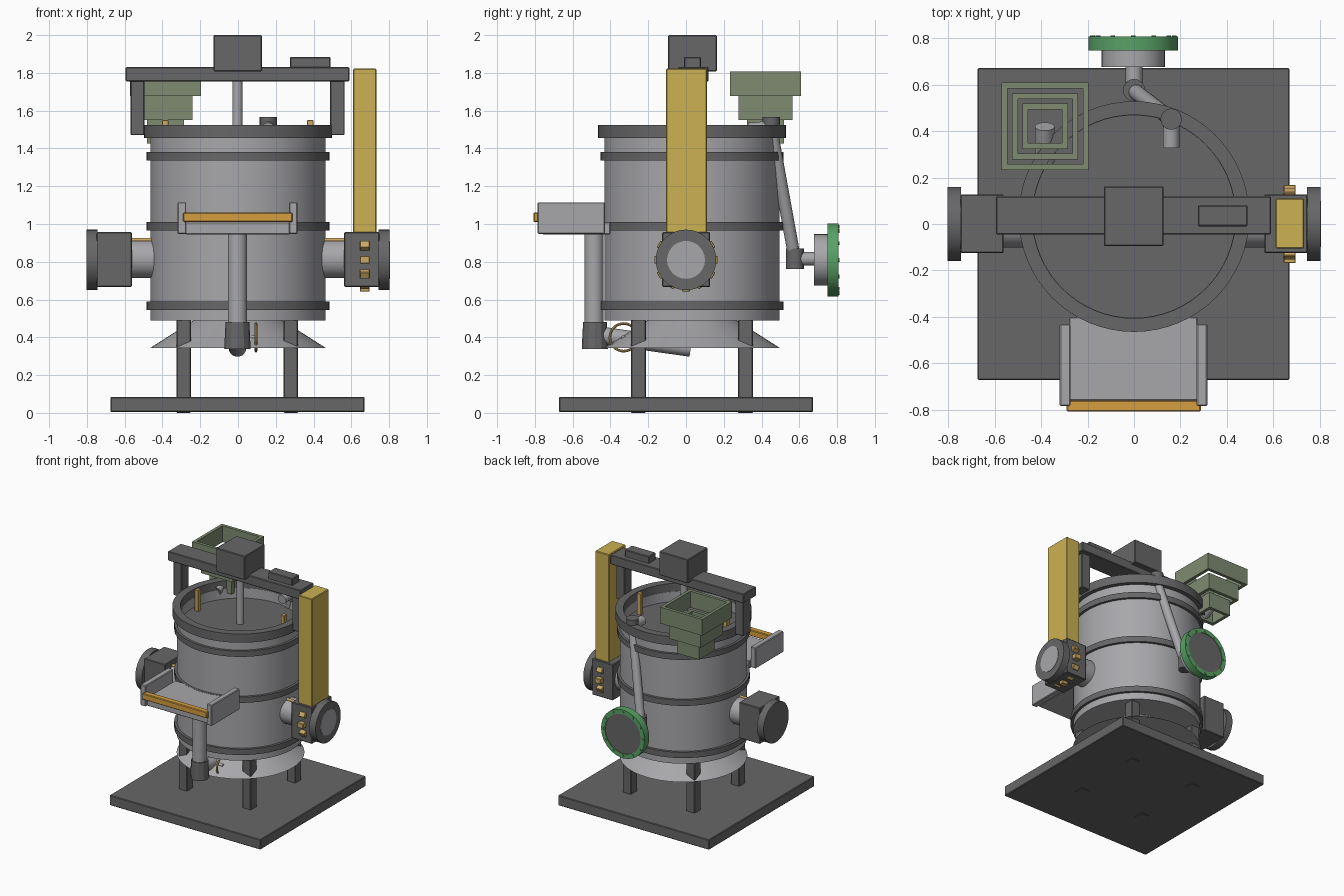
import bpy, math
from mathutils import Vector

if "Cube" in bpy.data.objects:
    bpy.data.objects.remove(bpy.data.objects["Cube"], do_unlink=True)


def material(name, *rgb):
    m = bpy.data.materials.new(name)
    m.use_nodes = True
    m.diffuse_color = (*rgb, 1)
    m.node_tree.nodes["Principled BSDF"].inputs["Base Color"].default_value = (*rgb, 1)
    return m


DARK = material("dark grey", .135, .135, .14)
STEEL = material("light steel", .39, .39, .41)
YELLOW = material("yellow", .60, .44, .085)
ORANGE = material("orange", .66, .34, .05)
BRASS = material("brass", .60, .40, .13)
GREEN = material("green", .10, .36, .13)
OLIVE = material("olive green", .21, .26, .165)
made = []
CY = 0.032  # tank axis in y


def finish(name, mat):
    ob = bpy.context.object
    ob.name = name
    ob.data.materials.append(mat)
    made.append(ob)
    return ob


def box(name, mat, x, y, z, bevel=.005):
    """Box from its (min, max) range on each axis."""
    bpy.ops.mesh.primitive_cube_add(size=1, location=[(a + b) / 2 for a, b in (x, y, z)])
    ob = finish(name, mat)
    ob.scale = [b - a for a, b in (x, y, z)]
    bpy.ops.object.transform_apply(location=False, rotation=False)
    if bevel:
        mod = ob.modifiers.new("edge", 'BEVEL')
        mod.width, mod.segments = bevel, 1
    return ob


def rod(name, mat, start, end, r, r2=None, sides=32):
    """Cylinder or tapered cylinder between two points."""
    a, b = Vector(start), Vector(end)
    bpy.ops.mesh.primitive_cone_add(vertices=sides, radius1=r, radius2=r if r2 is None else r2,
                                    depth=(b - a).length, location=(a + b) / 2)
    ob = finish(name, mat)
    ob.rotation_euler = (b - a).to_track_quat('Z', 'Y').to_euler()
    return ob


def ring(name, mat, outer, inner, z0, z1, loc, sides=64, turn=0, rot=(0, 0, 0)):
    """Tube with a rectangular section; four sides make a square frame."""
    section = [(outer, z0), (outer, z1), (inner, z1), (inner, z0)]
    verts, faces = [], []
    for i in range(sides):
        t = 2 * math.pi * i / sides + turn
        verts += [(r * math.cos(t), r * math.sin(t), z) for r, z in section]
        n = (i + 1) % sides
        for k in range(4):
            j = (k + 1) % 4
            faces.append((i * 4 + k, n * 4 + k, n * 4 + j, i * 4 + j))
    me = bpy.data.meshes.new(name)
    me.from_pydata(verts, [], faces)
    ob = bpy.data.objects.new(name, me)
    bpy.context.collection.objects.link(ob)
    bpy.context.view_layer.objects.active = ob
    ob.location, ob.rotation_euler = loc, rot
    return finish(name, mat)


# Base and legs
box("base_plate", DARK, (-.675, .67), (-.672, .672), (.004, .085))
for i, x in enumerate((-.288, .28)):
    for j, y in enumerate((-.252, .315)):
        box(f"leg_{i}{j}", DARK, (x - .038, x + .038), (y - .04, y + .04), (0, .52))

# Tank, hoops, rim and lid
rod("tank_lower", STEEL, (0, CY, .49), (0, CY, 1.36), .464, sides=64)
ring("tank_upper_wall", STEEL, .464, .436, 1.35, 1.46, (0, CY, 0))
for i, z in enumerate((.568, .988, 1.358)):
    ring(f"tank_hoop_{i}", DARK, .484, .45, z - .023, z + .023, (0, CY, 0))
ring("top_rim", DARK, .497, .438, 1.455, 1.525, (0, CY, 0))
rod("tank_lid", DARK, (0, CY, 1.34), (0, CY, 1.38), .45, sides=64)
rod("bottom_skirt", STEEL, (0, CY, .343), (0, CY, .5), .466, .22, sides=64)

# Overhead mixer drive
box("bridge_beam", DARK, (-.595, .59), (-.045, .12), (1.755, 1.83))
box("mixer_motor", DARK, (-.13, .127), (-.095, .163), (1.808, 2))
box("control_box", DARK, (.275, .49), (-.01, .08), (1.82, 1.885))
box("bridge_post_right", DARK, (-.57, -.495), (-.01, .085), (1.47, 1.76))
box("bridge_post_left", DARK, (.487, .565), (-.01, .085), (1.47, 1.76))
rod("mixer_shaft", STEEL, (-.003, CY, 1.37), (-.003, CY, 1.82), .027)
for i, x in enumerate((-.385, .382)):
    box(f"lid_peg_{i}", BRASS, (x - .017, x + .017), (.02, .055), (1.37, 1.55), .003)

# Side ports with housings and flanges
for side, s in (("left", 1), ("right", -1)):
    rod(f"{side}_port_pipe", STEEL, (s * .4, 0, .815), (s * .58, 0, .815), .102)
    rod(f"{side}_port_wire", BRASS, (s * .43, -.03, .916), (s * .58, -.03, .916), .01, sides=12)
    box(f"{side}_housing", DARK, sorted((s * .562, s * .748)), (-.126, .128), (.667, .957))
    rod(f"{side}_flange", DARK, (s * .745, 0, .81), (s * .803, 0, .81), .16, sides=48)
rod("left_flange_cover", STEEL, (.79, 0, .81), (.806, 0, .81), .1, sides=48)
box("yellow_column", YELLOW, (.61, .733), (-.106, .11), (.95, 1.822))
for i in range(12):
    t = i * math.pi / 6
    b = box(f"housing_bolt_{i}", BRASS, (.645, .697), (-.02, .02), (-.02, .02), .003)
    b.location = (.671, .148 * math.sin(t), .81 + .148 * math.cos(t))
    b.rotation_euler.x = -t

# Front tray
box("tray_floor", STEEL, (-.28, .275), (-.762, -.40), (.945, 1.01))
for side, x in (("right", -.297), ("left", .293)):
    box(f"tray_wall_{side}", STEEL, (x - .023, x + .023), (-.785, -.43), (.947, 1.115))
box("tray_front_bar", ORANGE, (-.29, .288), (-.808, -.76), (1.01, 1.06))

# Tray drain pipe with elbow and valve wheel
rod("drain_pipe", STEEL, (-.003, -.487, .46), (-.003, -.487, .95), .051)
rod("drain_elbow", DARK, (-.003, -.482, .337), (-.003, -.482, .48), .07, .063, sides=12)
rod("drain_outlet", STEEL, (-.003, -.46, .412), (-.003, .025, .343), .046)
bpy.ops.mesh.primitive_torus_add(location=(.095, -.33, .4), rotation=(0, math.pi / 2, 0),
                                 major_radius=.073, minor_radius=.007,
                                 major_segments=32, minor_segments=8)
finish("valve_wheel", BRASS)
rod("valve_stem", STEEL, (0, -.33, .4), (.1, -.33, .4), .012, sides=12)

# Hopper made of three nested frames, with its chute
for i, (half, z0, z1) in enumerate(((.188, 1.677, 1.808), (.142, 1.55, 1.677), (.098, 1.425, 1.55))):
    d = math.sqrt(2)
    ring(f"hopper_frame_{i}", OLIVE, half * d, (half - .025) * d, z0, z1,
         (-.383, .421, 0), sides=4, turn=math.pi / 4)
rod("hopper_chute", STEEL, (-.385, .42, 1.52), (-.385, .27, 1.45), .042)

# Rear feed line and green flange
rod("feed_top_elbow", DARK, (.16, .452, 1.46), (.16, .452, 1.567), .046, sides=16)
rod("feed_spout", STEEL, (.16, .45, 1.51), (.16, .33, 1.50), .036)
rod("feed_pipe", STEEL, (.16, .452, 1.5), (0, .575, .82), .033)
rod("feed_low_elbow", DARK, (0, .577, .762), (0, .577, .87), .048, sides=16)
rod("feed_inlet", STEEL, (0, .58, .815), (0, .69, .815), .036)
rod("inlet_hub", STEEL, (-.003, .677, .81), (-.003, .752, .81), .136, sides=48)
ring("green_flange", GREEN, .193, .158, -.03, .03, (-.003, .778, .81), rot=(math.pi / 2, 0, 0))
rod("flange_cover", DARK, (-.003, .751, .81), (-.003, .803, .81), .16, sides=48)
for i in range(12):
    t = i * math.pi / 6
    x, z = .176 * math.cos(t) - .003, .176 * math.sin(t) + .81
    rod(f"flange_bolt_{i}", GREEN, (x, .8, z), (x, .812, z), .01, sides=8)

# Smooth the round parts, keeping edges sharp
bpy.ops.object.select_all(action='DESELECT')
for ob in made:
    if len(ob.data.polygons) > 16:
        ob.select_set(True)
        bpy.context.view_layer.objects.active = ob
bpy.ops.object.shade_smooth_by_angle(angle=math.radians(32))
